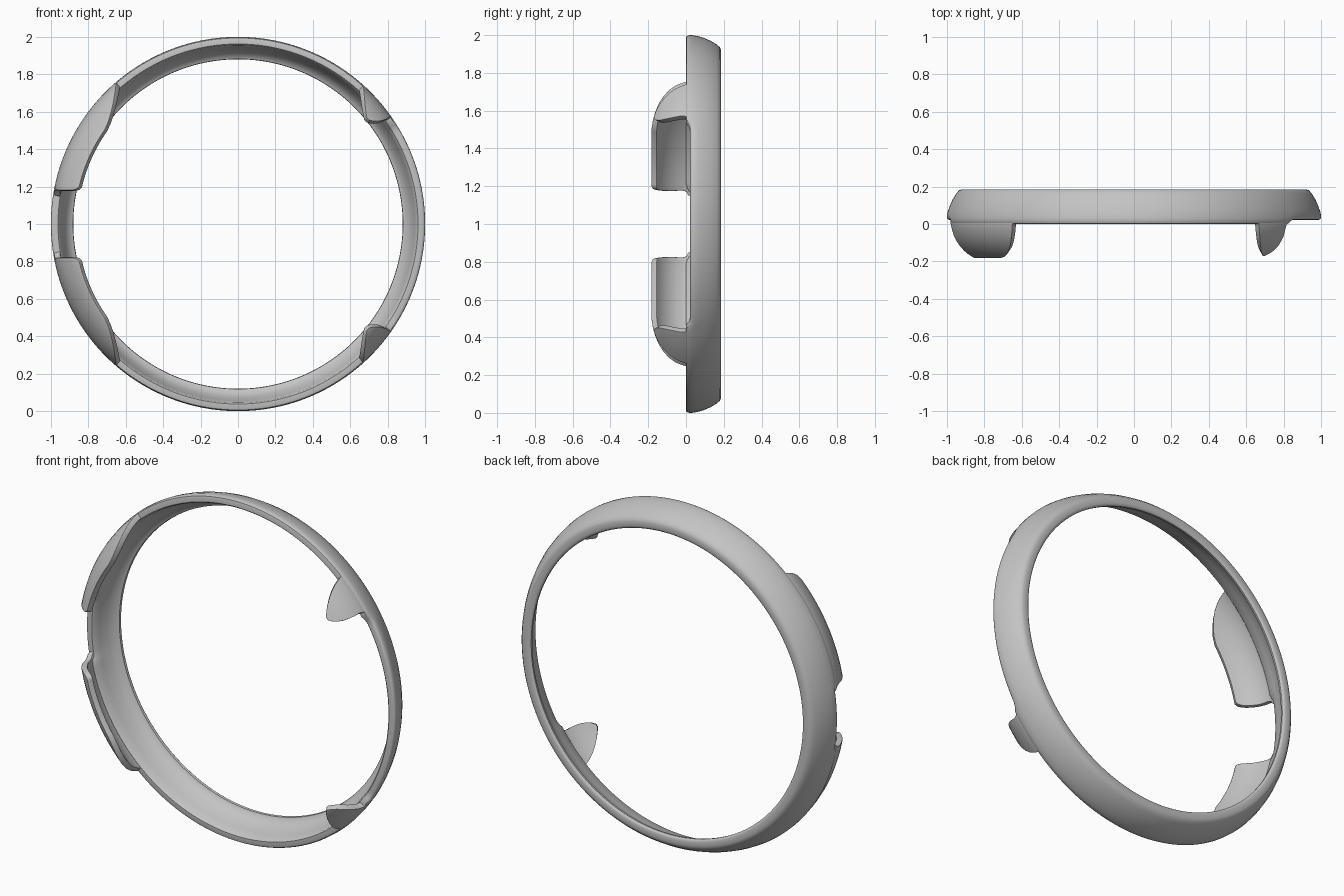
import bpy, bmesh, math

cube = bpy.data.objects.get("Cube")
if cube:
    bpy.data.objects.remove(cube)

grey = bpy.data.materials.new("light grey")
grey.use_nodes = True
COLOR = (0.55, 0.55, 0.55, 1)
grey.diffuse_color = COLOR
grey.node_tree.nodes["Principled BSDF"].inputs["Base Color"].default_value = COLOR


def make_object(name, bm):
    mesh = bpy.data.meshes.new(name)
    bm.to_mesh(mesh)
    bm.free()
    mesh.materials.append(grey)
    ob = bpy.data.objects.new(name, mesh)
    bpy.context.collection.objects.link(ob)
    ob.location.z = 1
    return ob


def smooth(ob, angle):
    bpy.ops.object.select_all(action="DESELECT")
    ob.select_set(True)
    bpy.context.view_layer.objects.active = ob
    bpy.ops.object.shade_smooth_by_angle(angle=math.radians(angle))


def step(a, b, t):
    t = min(1, max(0, (t - a) / (b - a)))
    return t * t * (3 - 2 * t)


# Ring: section as (radius, depth), swept around the y axis
SECTION = [(0.955, 0.008), (0.962, 0), (0.985, 0), (0.994, 0.003), (0.999, 0.012),
           (1, 0.03), (0.995, 0.06), (0.985, 0.095), (0.97, 0.13), (0.95, 0.163),
           (0.935, 0.18), (0.92, 0.185), (0.895, 0.185), (0.885, 0.182),
           (0.88, 0.175), (0.882, 0.162), (0.9, 0.155), (0.925, 0.115), (0.945, 0.06)]
SEGMENTS = 256


def front_recess(c, s):
    # The front edge sits lower between the tabs on each side
    limit = 0.56 if c > 0 else 0.21
    return 0.022 * (1 - step(limit - 0.04, limit, abs(s)))


bm = bmesh.new()
loops = []
for i in range(SEGMENTS):
    a = 2 * math.pi * i / SEGMENTS
    c, s = math.cos(a), math.sin(a)
    dip = front_recess(c, s)
    loops.append([bm.verts.new((r * c, y + dip * max(0, 1 - y / 0.09), r * s))
                  for r, y in SECTION])
for i, loop in enumerate(loops):
    nxt = loops[(i + 1) % SEGMENTS]
    for j in range(len(SECTION)):
        k = (j + 1) % len(SECTION)
        bm.faces.new((loop[j], loop[k], nxt[k], nxt[j]))
bmesh.ops.recalc_face_normals(bm, faces=bm.faces)
smooth(make_object("ring", bm), 40)


# Tabs: curved plates given as rows of (depth, radius, lowest z, smallest x)
def make_tabs(name, side, rows):
    bm = bmesh.new()
    steps = 28
    grid = []
    for y, r, z_low, x_min in rows:
        start, end = math.asin(z_low / r), math.acos(x_min / r)
        row = []
        for i in range(steps + 1):
            a = start + (end - start) * i / steps
            row.append(bm.verts.new((side * r * math.cos(a), y, r * math.sin(a))))
        grid.append(row)
    for low, high in zip(grid, grid[1:]):
        for i in range(steps):
            bm.faces.new((low[i], low[i + 1], high[i + 1], high[i]))
    bm.normal_update()
    sample = next(iter(bm.faces))
    if sample.normal.x * side < 0:
        bmesh.ops.reverse_faces(bm, faces=bm.faces)
    ob = make_object(name, bm)
    shell = ob.modifiers.new("thickness", "SOLIDIFY")
    shell.thickness = 0.032
    shell.offset = -1
    edge = ob.modifiers.new("soft edges", "BEVEL")
    edge.width = 0.009
    edge.segments = 3
    edge.limit_method = "ANGLE"
    edge.angle_limit = math.radians(50)
    mirror = ob.modifiers.new("lower copy", "MIRROR")
    mirror.use_axis = (False, False, True)
    smooth(ob, 45)


make_tabs("right_tabs", -1, [
    (0.03, 0.992, 0.15, 0.64), (0.015, 0.995, 0.16, 0.645), (0, 0.996, 0.177, 0.65),
    (-0.03, 0.99, 0.183, 0.652), (-0.06, 0.981, 0.181, 0.654),
    (-0.09, 0.967, 0.18, 0.657), (-0.12, 0.947, 0.18, 0.662),
    (-0.145, 0.924, 0.18, 0.669), (-0.163, 0.903, 0.181, 0.679),
    (-0.176, 0.884, 0.186, 0.692), (-0.183, 0.872, 0.198, 0.712)])
make_tabs("left_tabs", 1, [
    (0.03, 0.992, 0.52, 0.66), (0.015, 0.995, 0.545, 0.665), (0, 0.996, 0.57, 0.668),
    (-0.03, 0.99, 0.572, 0.67), (-0.06, 0.981, 0.566, 0.672),
    (-0.09, 0.967, 0.56, 0.674), (-0.12, 0.947, 0.553, 0.677),
    (-0.145, 0.924, 0.549, 0.68), (-0.16, 0.907, 0.55, 0.684),
    (-0.17, 0.893, 0.556, 0.688)])
